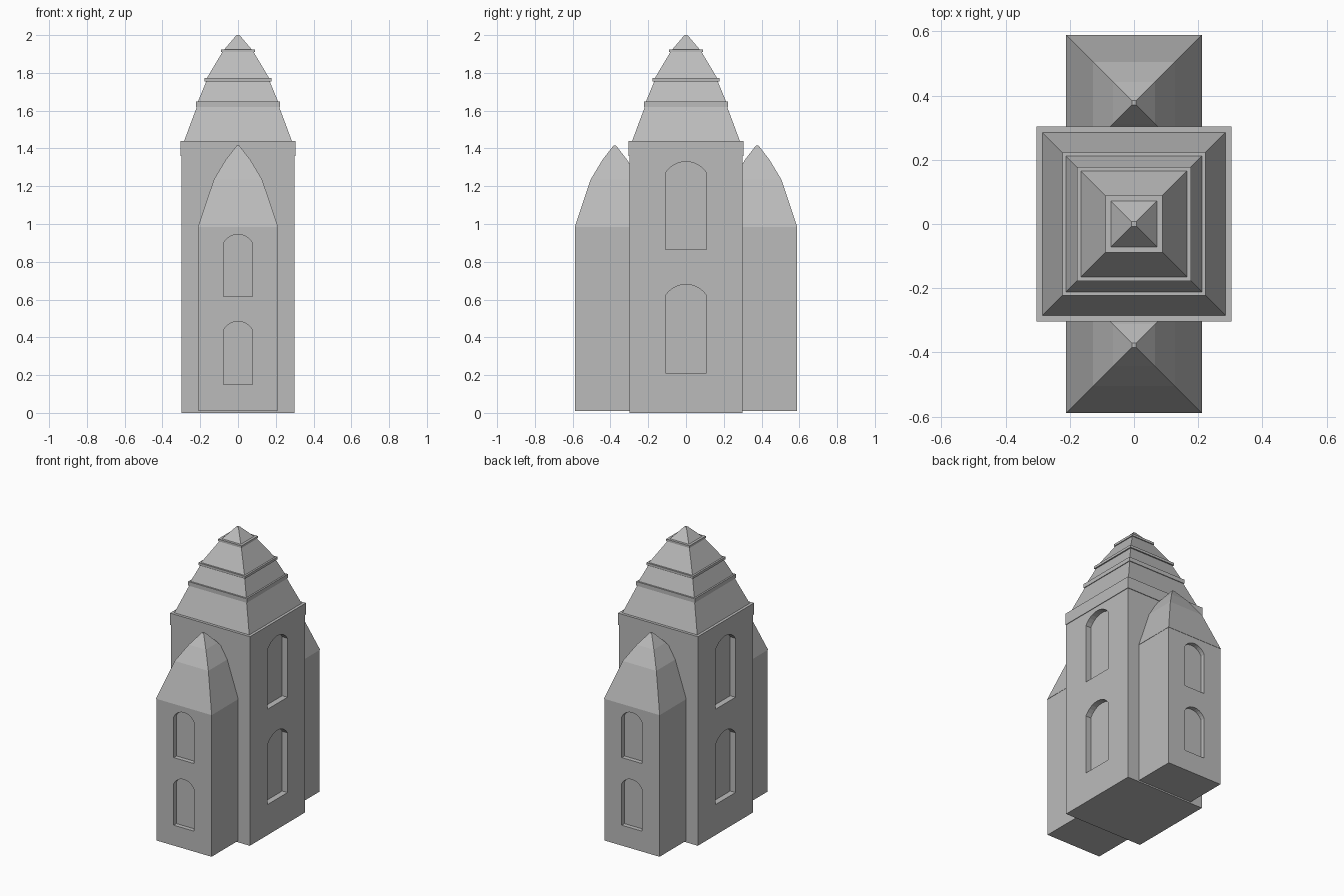
import bpy, bmesh, math

if "Cube" in bpy.data.objects:
    bpy.data.objects.remove(bpy.data.objects["Cube"])

stone = bpy.data.materials.new("grey stone")
stone.diffuse_color = (0.5, 0.5, 0.5, 1)
stone.use_nodes = True
stone.node_tree.nodes["Principled BSDF"].inputs["Base Color"].default_value = stone.diffuse_color


def finish(name, bm):
    bmesh.ops.recalc_face_normals(bm, faces=bm.faces[:])
    mesh = bpy.data.meshes.new(name)
    bm.to_mesh(mesh)
    bm.free()
    mesh.materials.append(stone)
    obj = bpy.data.objects.new(name, mesh)
    bpy.context.collection.objects.link(obj)
    return obj


def square_stack(name, profile, cy=0.0):
    """Closed square solid following a profile of (half width, z)."""
    bm = bmesh.new()
    rings = [[bm.verts.new((sx * h, cy + sy * h, z))
              for sx, sy in ((-1, -1), (1, -1), (1, 1), (-1, 1))] for h, z in profile]
    for a, b in zip(rings, rings[1:]):
        for i in range(4):
            j = (i + 1) % 4
            bm.faces.new((a[i], a[j], b[j], b[i]))
    bm.faces.new(rings[0])
    bm.faces.new(rings[-1])
    return finish(name, bm)


def arch_outline(w, bottom, spring, top, steps=10):
    """Window outline with a segmental arched head."""
    rise = top - spring
    r = (w * w + rise * rise) / (2 * rise)
    half = math.asin(w / r)
    pts = [(-w, bottom), (w, bottom)]
    for i in range(steps + 1):
        a = half - 2 * half * i / steps
        pts.append((r * math.sin(a), top - r + r * math.cos(a)))
    return pts


def cut_windows(obj, windows, wall, depth, place, sides):
    """Recess arched niches; place maps (across, outward, z) to a position."""
    bm = bmesh.new()
    for side in sides:
        for win in windows:
            outline = arch_outline(*win)
            inner, outer = [[bm.verts.new(place(u, side * d, z)) for u, z in outline]
                            for d in (wall - depth, wall + 0.05)]
            bm.faces.new(inner)
            bm.faces.new(outer)
            n = len(outline)
            for i in range(n):
                j = (i + 1) % n
                bm.faces.new((inner[i], inner[j], outer[j], outer[i]))
    cutter = finish("window_cutter", bm)
    cutter.hide_render = True
    mod = obj.modifiers.new("windows", 'BOOLEAN')
    mod.operation = 'DIFFERENCE'
    mod.solver = 'EXACT'
    mod.object = cutter
    deps = bpy.context.evaluated_depsgraph_get()
    mesh = bpy.data.meshes.new_from_object(obj.evaluated_get(deps))
    obj.modifiers.clear()
    obj.data = mesh
    bpy.data.objects.remove(cutter)


# Central tower with arched niches on both sides
tower = square_stack("tower", [(0.30, 0), (0.30, 1.40)])
cut_windows(tower, [(0.109, 0.21, 0.62, 0.68), (0.109, 0.865, 1.27, 1.33)],
            0.30, 0.04, lambda u, d, z: (d, u, z), (-1, 1))

# Cornice at the top of the walls
square_stack("cornice", [(0.304, 1.36), (0.304, 1.44)])

# Stepped spire: sloping tiers, each capped by a thin ledge
square_stack("stepped_spire", [
    (0.285, 1.44), (0.218, 1.62), (0.223, 1.62), (0.223, 1.648),
    (0.212, 1.648), (0.168, 1.755), (0.177, 1.755), (0.177, 1.772),
    (0.165, 1.772), (0.083, 1.91), (0.089, 1.91), (0.089, 1.925),
    (0.072, 1.925), (0.008, 2.0)])

# Front and back turrets with curved pointed roofs
for label, s in (("front", -1), ("back", 1)):
    turret = square_stack(label + "_turret", [(0.21, 0.01), (0.21, 0.99)], s * 0.377)
    cut_windows(turret, [(0.078, 0.15, 0.435, 0.485), (0.078, 0.615, 0.895, 0.945)],
                0.587, 0.03, lambda u, d, z: (u, d, z), (s,))
    square_stack(label + "_turret_roof",
                 [(0.212, 0.985), (0.128, 1.235), (0.065, 1.34), (0.007, 1.415)], s * 0.377)
